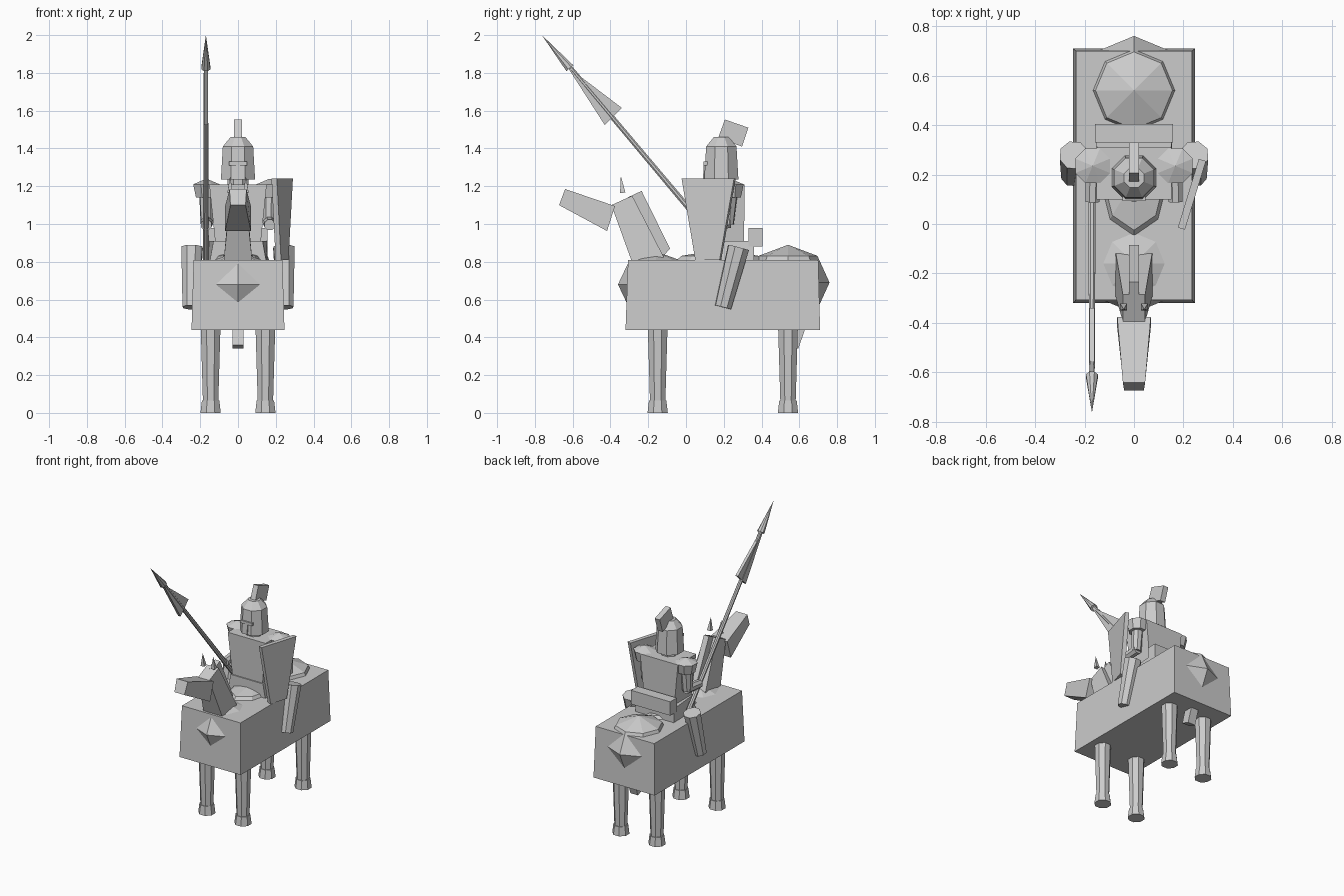
import bpy, bmesh, math
from mathutils import Vector, Matrix

cube = bpy.data.objects.get("Cube")
if cube:
    bpy.data.objects.remove(cube, do_unlink=True)

GREY = (0.6, 0.6, 0.6, 1)
mat = bpy.data.materials.new("plain_grey")
mat.use_nodes = True
mat.diffuse_color = GREY
mat.node_tree.nodes["Principled BSDF"].inputs["Base Color"].default_value = GREY


def finish(name, bm):
    """Turn a bmesh into a flat shaded object with the shared material."""
    bmesh.ops.recalc_face_normals(bm, faces=bm.faces[:])
    mesh = bpy.data.meshes.new(name)
    bm.to_mesh(mesh)
    bm.free()
    mesh.materials.append(mat)
    obj = bpy.data.objects.new(name, mesh)
    bpy.context.collection.objects.link(obj)
    return obj


def slab(name, outline):
    """Side outline of (y, z, half width) points, closed across x."""
    bm = bmesh.new()
    left = [bm.verts.new((w, y, z)) for y, z, w in outline]
    right = [bm.verts.new((-w, y, z)) for y, z, w in outline]
    bm.faces.new(left)
    bm.faces.new(right[::-1])
    for i in range(len(outline)):
        bm.faces.new((left[i - 1], left[i], right[i], right[i - 1]))
    return finish(name, bm)


def rod(name, start, end, r1, r2, sides=8):
    """Tapered prism between two points, flat side forward."""
    a, b = Vector(start), Vector(end)
    axis = b - a
    turn = axis.to_track_quat('Z', 'Y').to_matrix().to_4x4()
    bm = bmesh.new()
    bmesh.ops.create_cone(
        bm, cap_ends=True, segments=sides, radius1=r1, radius2=r2, depth=axis.length,
        matrix=Matrix.Translation((a + b) / 2) @ turn @ Matrix.Rotation(math.pi / sides, 4, 'Z'))
    return finish(name, bm)


def ball(name, centre, radii):
    """Low-poly ellipsoid."""
    bm = bmesh.new()
    bmesh.ops.create_uvsphere(
        bm, u_segments=8, v_segments=4, radius=1,
        matrix=Matrix.Translation(centre) @ Matrix.Diagonal((*radii, 1)))
    return finish(name, bm)


# Horse: covered body with chest, back and rump showing through
body = slab("body_cover", [(-0.32, 0.44, 0.246), (0.71, 0.44, 0.246),
                           (0.70, 0.81, 0.235), (-0.307, 0.81, 0.235)])
ball("chest", (0, -0.16, 0.68), (0.2, 0.2, 0.175))
ball("rump", (0, 0.54, 0.69), (0.22, 0.22, 0.2))
ball("back", (0, 0.18, 0.75), (0.175, 0.29, 0.115))

# Horse legs and hooves
for side, x in (("left", 0.145), ("right", -0.145)):
    for end, y in (("front", -0.15), ("rear", 0.54)):
        rod(f"{end}_{side}_leg", (x, y, 0.06), (x, y, 0.5), 0.044, 0.058)
        rod(f"{end}_{side}_hoof", (x, y, 0), (x, y, 0.065), 0.058, 0.05)

# Horse neck, mane, head, tail
slab("neck", [(-0.29, 0.81, 0.075), (-0.12, 0.81, 0.075), (-0.12, 0.83, 0.073),
              (-0.285, 1.15, 0.045), (-0.395, 1.10, 0.045)])
slab("mane", [(-0.12, 0.83, 0.02), (-0.085, 0.87, 0.02),
              (-0.235, 1.175, 0.02), (-0.31, 1.14, 0.02)])
slab("horse_head", [(-0.64, 1.185, 0.045), (-0.376, 1.095, 0.068),
                    (-0.418, 0.963, 0.068), (-0.672, 1.10, 0.04)])
slab("tail", [(0.535, 0.36, 0.03), (0.595, 0.34, 0.03),
              (0.69, 0.62, 0.03), (0.62, 0.64, 0.03)])
for side, x in (("left", 0.042), ("right", -0.042)):
    rod(f"{side}_ear", (x, -0.335, 1.165), (x, -0.345, 1.255), 0.02, 0, 4)

# Saddle
slab("saddle_seat", [(0.10, 0.80, 0.15), (0.36, 0.80, 0.155),
                     (0.36, 0.91, 0.155), (0.10, 0.91, 0.13)])
slab("saddle_back", [(0.33, 0.88, 0.157), (0.405, 0.88, 0.157),
                     (0.405, 0.98, 0.157), (0.33, 0.98, 0.157)])

# Rider torso, neck, helmet
slab("torso", [(0.11, 0.85, 0.115), (0.307, 0.85, 0.115),
               (0.31, 1.21, 0.152), (0.10, 1.21, 0.152)])
rod("rider_neck", (0, 0.19, 1.19), (0, 0.19, 1.26), 0.06, 0.06)
rod("helmet", (0, 0.187, 1.235), (0, 0.187, 1.41), 0.098, 0.087)
rod("helmet_top", (0, 0.187, 1.41), (0, 0.187, 1.46), 0.087, 0.043)
slab("helmet_brow", [(0.092, 1.31, 0.047), (0.12, 1.31, 0.047),
                     (0.12, 1.33, 0.047), (0.092, 1.33, 0.047)])
slab("helmet_nose", [(0.09, 1.24, 0.01), (0.12, 1.24, 0.01),
                     (0.12, 1.32, 0.01), (0.094, 1.32, 0.01)])
slab("plume", [(0.17, 1.455, 0.02), (0.297, 1.41, 0.02),
               (0.33, 1.51, 0.02), (0.206, 1.553, 0.02)])

# Rider shoulders, arms, legs
for side, s in (("left", 1), ("right", -1)):
    rod(f"{side}_shoulder", (s * 0.167, 0.235, 1.14), (s * 0.167, 0.235, 1.21), 0.06, 0.076)
    rod(f"{side}_shoulder_cap", (s * 0.167, 0.235, 1.21), (s * 0.167, 0.235, 1.24), 0.076, 0)
    rod(f"{side}_upper_arm", (s * 0.167, 0.235, 1.17), (s * 0.165, 0.22, 1.0), 0.04, 0.034)
    rod(f"{side}_forearm", (s * 0.165, 0.235, 1.01), (s * 0.168, 0.09, 0.995), 0.034, 0.03)
    rod(f"{side}_rider_leg", (s * 0.25, 0.196, 0.559), (s * 0.243, 0.278, 0.876), 0.046, 0.06)

# Lance: shaft, flat flared blade, point
LANCE_X = -0.17
rod("lance_shaft", (LANCE_X, 0.245, 0.81), (LANCE_X, -0.63, 1.85), 0.017, 0.012)
rod("lance_tip", (LANCE_X, -0.615, 1.825), (LANCE_X, -0.763, 2.0), 0.026, 0)
blade = slab("lance_blade", [(-0.43, 1.524, 0.01), (-0.339, 1.614, 0.01), (-0.63, 1.835, 0.01)])
blade.location.x = LANCE_X

# Shield: tapered plate turned outward
shield = slab("shield", [(-0.07, 0.81, 0.015), (0.065, 0.81, 0.015),
                         (0.145, 1.24, 0.015), (-0.145, 1.24, 0.015)])
shield.location = (0.234, 0.12, 0)
shield.rotation_euler.z = math.radians(-17)
